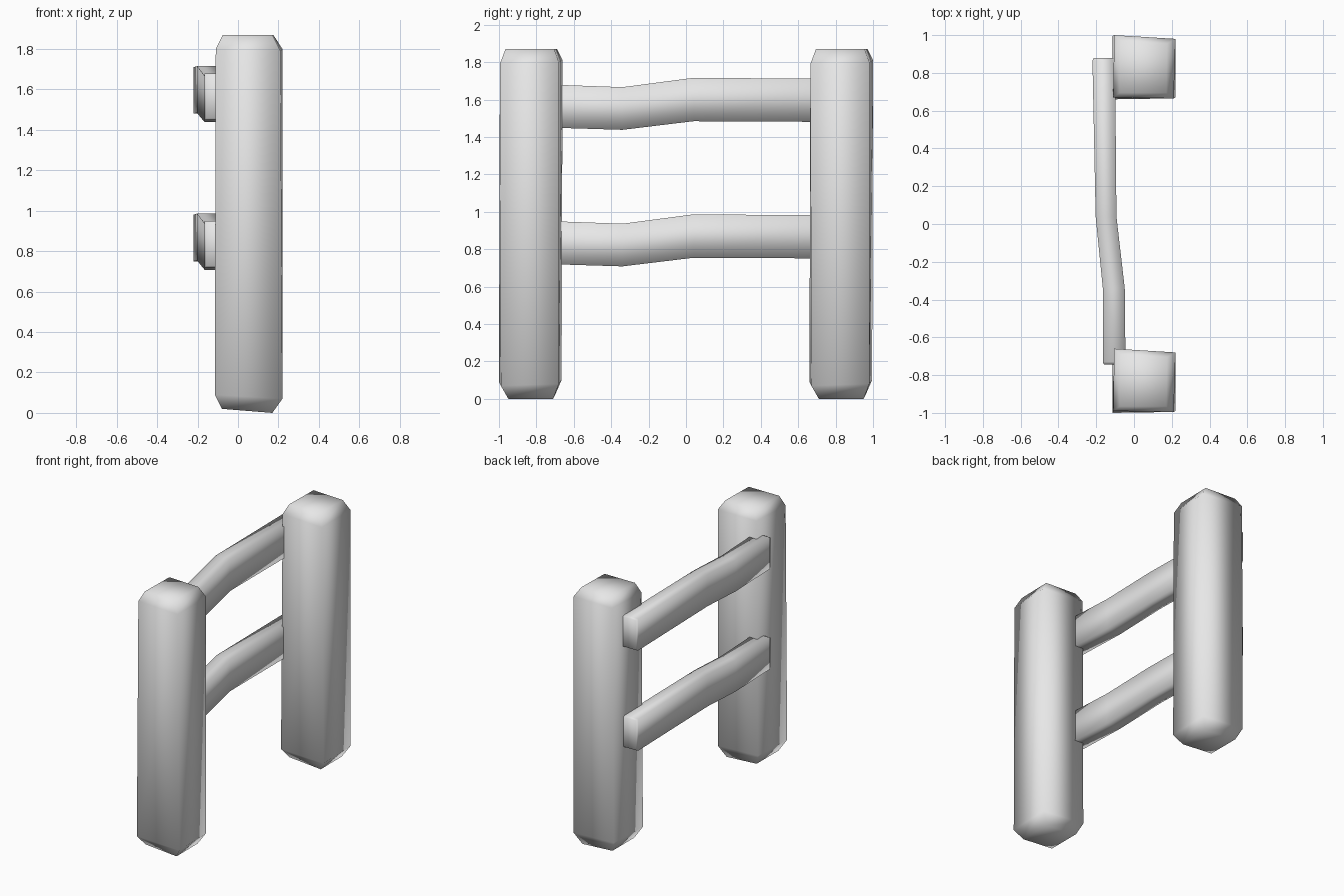
import bpy
import bmesh

cube = bpy.data.objects.get("Cube")
if cube:
    bpy.data.objects.remove(cube, do_unlink=True)

grey = bpy.data.materials.new("plain grey")
grey.use_nodes = True
colour = (0.8, 0.8, 0.8, 1)
grey.diffuse_color = colour
grey.node_tree.nodes["Principled BSDF"].inputs["Base Color"].default_value = colour


def loft(name, rings):
    """Skin four-sided rings into one closed, smooth-shaded solid."""
    bm = bmesh.new()
    loops = [[bm.verts.new(p) for p in ring] for ring in rings]
    for a, b in zip(loops, loops[1:]):
        for i in range(4):
            j = (i + 1) % 4
            bm.faces.new((a[i], a[j], b[j], b[i]))
    bm.faces.new(loops[0])
    bm.faces.new(loops[-1])
    bmesh.ops.recalc_face_normals(bm, faces=bm.faces[:])
    for face in bm.faces:
        face.smooth = True
    mesh = bpy.data.meshes.new(name)
    bm.to_mesh(mesh)
    bm.free()
    mesh.materials.append(grey)
    obj = bpy.data.objects.new(name, mesh)
    bpy.context.collection.objects.link(obj)
    return obj


def post(name, y):
    """Slightly skewed square post with tapered ends, centred on y."""
    def ring(corners, heights):
        return [(cx, y + cy, z) for (cx, cy), z in zip(corners, heights)]

    foot = [(-0.08, -0.12), (0.17, -0.12), (0.17, 0.12), (-0.08, 0.13)]
    low = [(-0.115, -0.17), (0.22, -0.16), (0.22, 0.15), (-0.115, 0.165)]
    high = [(-0.11, -0.16), (0.21, -0.165), (0.22, 0.15), (-0.105, 0.17)]
    head = [(-0.075, -0.135), (0.17, -0.135), (0.175, 0.125), (-0.07, 0.14)]
    loft(name, [
        ring(foot, (0.02, 0.0, 0.0, 0.02)),
        ring(low, (0.09, 0.07, 0.08, 0.1)),
        ring(high, (1.8, 1.79, 1.8, 1.81)),
        ring(head, (1.87, 1.87, 1.87, 1.87)),
    ])


def rail(name, lift):
    """Flat plank with a gentle bend along its length."""
    path = [  # y, centre x, centre z, half thickness, half height
        (-0.745, -0.105, 0.835, 0.053, 0.108),
        (-0.73, -0.105, 0.835, 0.06, 0.115),
        (-0.34, -0.107, 0.822, 0.058, 0.114),
        (0.04, -0.148, 0.87, 0.055, 0.116),
        (0.865, -0.16, 0.865, 0.06, 0.115),
        (0.88, -0.16, 0.865, 0.053, 0.108),
    ]
    loft(name, [
        [(x + sx * w, y, z + lift + sz * h)
         for sx, sz in ((-1, -1), (1, -1), (1, 1), (-1, 1))]
        for y, x, z, w, h in path
    ])


# Upright posts
post("front_post", -0.83)
post("back_post", 0.83)

# Cross rails
rail("lower_rail", 0)
rail("upper_rail", 0.73)
